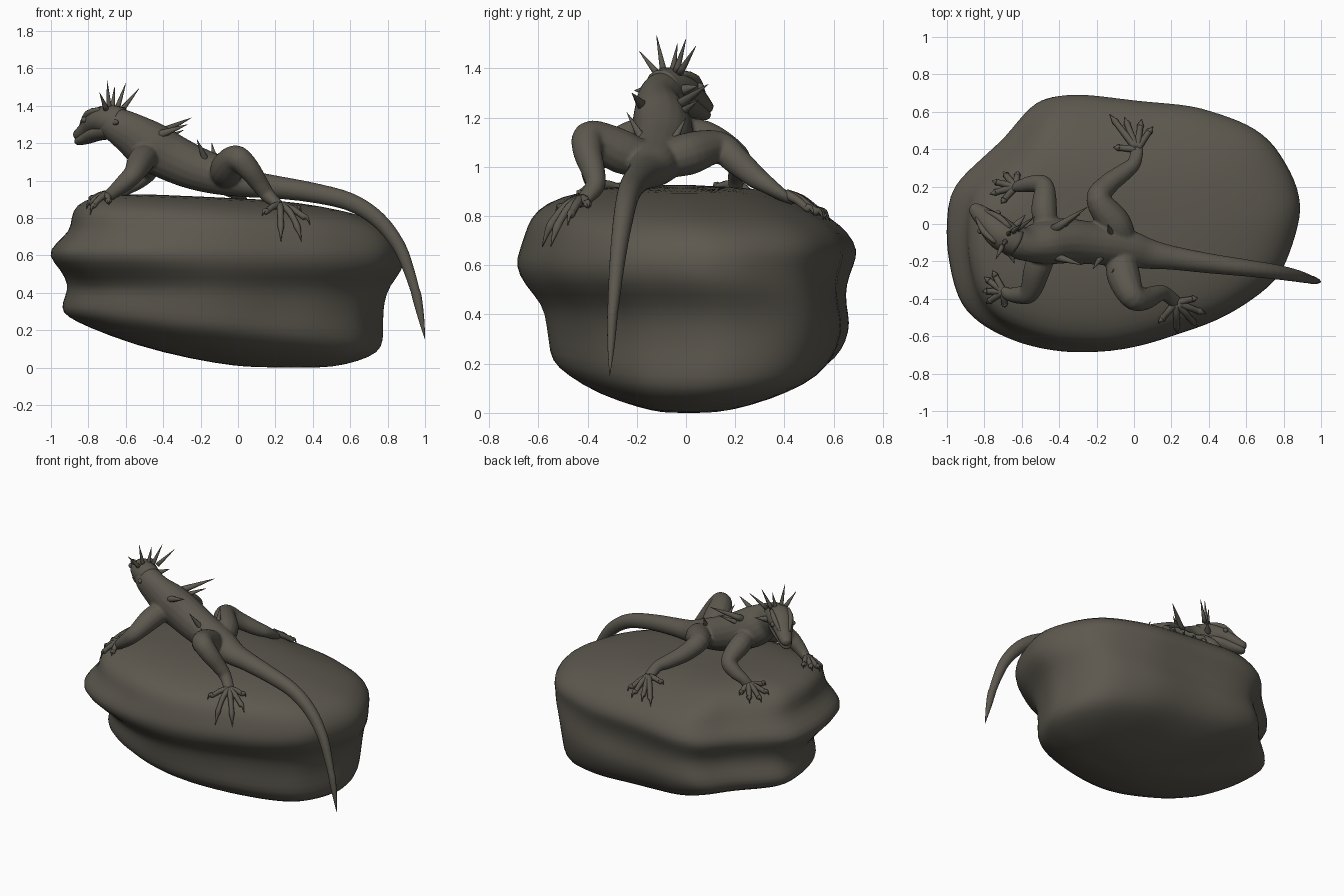
import bpy, bmesh, math
from mathutils import Vector, noise
from mathutils.bvhtree import BVHTree

stone = bpy.data.materials.new("dark brown grey")
stone.diffuse_color = (0.108, 0.098, 0.078, 1)


def skin(bm, rings):
    """Bridge equal-sized rings of points and close both ends."""
    vs = [[bm.verts.new(p) for p in r] for r in rings]
    n = len(vs[0])
    for a, b in zip(vs, vs[1:]):
        for i in range(n):
            j = (i + 1) % n
            bm.faces.new((a[i], a[j], b[j], b[i]))
    for end in (vs[0], vs[-1]):
        c = bm.verts.new(sum((v.co for v in end), Vector()) / n)
        for i in range(n):
            bm.faces.new((end[i], end[(i + 1) % n], c))


def spline(pts, steps):
    """Catmull-Rom interpolation of tuples of any length."""
    out = []
    for i in range(len(pts) - 1):
        p = [pts[max(0, min(len(pts) - 1, i + k))] for k in (-1, 0, 1, 2)]
        for s in range(steps):
            t = s / steps
            out.append([0.5 * (2 * b + (c - a) * t + (2 * a - 5 * b + 4 * c - d) * t * t
                               + (3 * b - a - 3 * c + d) * t ** 3) for a, b, c, d in zip(*p)])
    return out + [list(pts[-1])]


def tube(bm, stations, steps=4, sides=14):
    """Loft ellipses along a path of (x, y, z, r) or (x, y, z, r_side, r_up)."""
    st = spline([s if len(s) == 5 else (*s, s[3]) for s in stations], steps)
    pos = [Vector(s[:3]) for s in st]
    side, rings = None, []
    for i, s in enumerate(st):
        t = (pos[min(i + 1, len(st) - 1)] - pos[max(i - 1, 0)]).normalized()
        if side is None:
            side = t.cross(Vector((0, 0, 1)))
            if side.length < 0.05:
                side = Vector((1, 0, 0))
        side = (side - t * side.dot(t)).normalized()
        up = side.cross(t)
        rings.append([pos[i] + side * max(s[3], .001) * math.cos(a) + up * max(s[4], .001) * math.sin(a)
                      for a in (2 * math.pi * k / sides for k in range(sides))])
    skin(bm, rings)


def finish(bm, name):
    bmesh.ops.recalc_face_normals(bm, faces=bm.faces)
    me = bpy.data.meshes.new(name)
    bm.to_mesh(me)
    bm.free()
    me.materials.append(stone)
    me.polygons.foreach_set("use_smooth", [True] * len(me.polygons))
    ob = bpy.data.objects.new(name, me)
    bpy.context.collection.objects.link(ob)
    return ob


# Boulder: one plan outline refitted to a stack of tilted levels
outline = [(-1, -.1), (-.985, .17), (-.85, .32), (-.69, .47), (-.556, .625), (-.44, .68), (-.28, .69),
           (0, .66), (.3, .63), (.5, .57), (.68, .48), (.8, .33), (.87, .15), (.87, 0), (.8, -.2),
           (.7, -.33), (.5, -.47), (.25, -.57), (0, -.65), (-.25, -.68), (-.45, -.665), (-.64, -.615),
           (-.8, -.54), (-.92, -.42), (-.975, -.27)]
levels = [  # z, tilt, x0, x1, y0, y1
    (.005, -.03, .0, .35, -.1, .1), (.03, -.06, -.25, .5, -.2, .22), (.08, -.07, -.55, .64, -.37, .39),
    (.145, -.09, -.82, .73, -.49, .53), (.2, -.08, -.94, .755, -.56, .61), (.28, -.04, -.965, .745, -.57, .655),
    (.36, -.02, -.935, .75, -.58, .67), (.44, 0, -.915, .78, -.59, .65), (.52, 0, -.955, .865, -.67, .65),
    (.6, 0, -1.02, .885, -.7, .68), (.66, 0, -.985, .88, -.68, .7), (.73, 0, -.9, .835, -.655, .66),
    (.79, -.01, -.895, .75, -.635, .59), (.84, -.035, -.87, .64, -.58, .48),
    (.883, -.045, -.77, .45, -.44, .36), (.905, -.045, -.55, .2, -.25, .2)]
bm = bmesh.new()
rings = []
for z, tilt, x0, x1, y0, y1 in levels:
    ring = []
    for x, y in spline(outline + outline[:1], 2)[:-1]:
        p = Vector((x0 + (x + 1) / 1.87 * (x1 - x0), y0 + (y + .68) / 1.37 * (y1 - y0), 0))
        p.z = max(.0, z + tilt * p.x)
        # the lower slab is set back at one corner and swells at the opposite one
        low = min(1, max(0, (.58 - z) / .14))
        c = (p.x + p.y) * .707
        push = low * (.07 * min(1, max(0, (-c - .5) / .35)) + .055 * min(1, max(0, (c - .45) / .3)))
        p += Vector((.707, .707, 0)) * push
        k = 1 + .012 * noise.noise(p * 5)
        ring.append((p.x * k, p.y * k, p.z))
    rings.append(ring)
skin(bm, rings)
boulder = finish(bm, "boulder")
mod = boulder.modifiers.new("smooth", "SUBSURF")
mod.levels = mod.render_levels = 1
bpy.context.view_layer.update()
bvh = BVHTree.FromObject(boulder, bpy.context.evaluated_depsgraph_get())


def ground(x, y):
    hit = bvh.ray_cast(Vector((x, y, 3)), Vector((0, 0, -1)))[0]
    return hit.z if hit else .6


# Torso and long tail; the legs are added to the same mesh below
body = bmesh.new()
tube(body, [(-.72, -.05, 1.32, .065, .07), (-.65, -.09, 1.295, .085, .095), (-.57, -.11, 1.25, .09, .115),
            (-.48, -.1, 1.19, .115, .135), (-.37, -.09, 1.13, .12, .13), (-.25, -.1, 1.075, .115, .12),
            (-.13, -.115, 1.035, .108, .107), (-.02, -.135, 1.005, .1, .09), (.08, -.16, .98, .082, .072),
            (.2, -.18, .965, .065, .062), (.4, -.21, .935, .054, .054), (.6, -.235, .885, .046, .049),
            (.75, -.255, .79, .041, .044), (.86, -.275, .65, .034, .037), (.92, -.29, .5, .027, .03),
            (.955, -.3, .38, .021, .025), (.965, -.302, .33, .018, .02)], 4, 18)

# Tail tip
bm = bmesh.new()
tube(bm, [(.945, -.297, .42, .02, .024), (.957, -.3, .375, .021, .026), (.98, -.305, .26, .014, .016),
          (1, -.31, .15, .001, .001)], 4, 10)
finish(bm, "tail_tip")

# Head: skull, lower jaw, brow ridges and eyes
bm = bmesh.new()
tube(bm, [(-.63, -.1, 1.31, .075, .085), (-.70, -.06, 1.325, .085, .08), (-.755, -.01, 1.312, .076, .065),
          (-.80, .035, 1.28, .056, .046), (-.84, .07, 1.25, .042, .034), (-.862, .09, 1.24, .028, .026),
          (-.87, .097, 1.237, .006, .008)])
tube(bm, [(-.68, -.07, 1.275, .07, .055), (-.75, -.012, 1.254, .066, .042), (-.80, .032, 1.232, .05, .035),
          (-.84, .066, 1.214, .038, .025), (-.86, .085, 1.21, .022, .018), (-.866, .09, 1.21, .004, .004)])
for s in (-1, 1):
    q = Vector((.7, .7, 0)) * s
    a, b, c = (Vector(p) for p in ((-.70, -.06, 1.38), (-.765, 0, 1.358), (-.825, .057, 1.288)))
    tube(bm, [(*(a + q * .055), .012), (*(b + q * .055), .018), (*(c + q * .026), .008)], 3, 8)
    eye = bmesh.ops.create_uvsphere(bm, u_segments=12, v_segments=8, radius=.016)["verts"]
    bmesh.ops.translate(bm, verts=eye, vec=Vector((-.775, .01, 1.325)) + q * .068)
finish(bm, "head")

# Spines: crown fan, then cheek, shoulder and hip pairs
bm = bmesh.new()
spines = [((-.43, -.03, 1.25), (-.25, .09, 1.335), .026), ((-.43, -.17, 1.24), (-.27, -.22, 1.3), .026),
          ((-.40, -.02, 1.22), (-.29, .05, 1.27), .02),
          ((-.66, -.15, 1.31), (-.64, -.21, 1.31), .025), ((-.64, -.02, 1.31), (-.58, .05, 1.33), .025),
          ((-.17, -.17, 1.1), (-.22, -.24, 1.22), .022), ((-.12, -.06, 1.09), (-.14, .0, 1.2), .022),
          ((-.07, -.2, 1.06), (-.12, -.26, 1.15), .018)]
for x, y, z in [(-.74, -.19, 1.47), (-.70, -.12, 1.535), (-.66, -.035, 1.5), (-.60, .0, 1.52), (-.53, .04, 1.49)]:
    base = (-.68 + (x + .68) * .4, -.07 + (y + .07) * .4, 1.38)
    spines.append((base, (x, y, z), .016))
for base, tip, r in spines:
    m = Vector(base).lerp(Vector(tip), .5)
    tube(bm, [(*base, r), (*m, r * .55), (*tip, .001)], 2, 8)
finish(bm, "spines")


def limb(name, joints, palm, toes, drop):
    """Leg and palm into the body mesh, clawed toes resting on the boulder as a separate foot."""
    px, py = palm
    p = Vector((px, py, ground(px, py) + .022))
    d = (sum((Vector((*t, 0)) for t in toes), Vector()) / len(toes) - Vector((px, py, 0))) * .3
    tube(body, joints + [(*p, .036, .024), (px + d.x, py + d.y, ground(px + d.x, py + d.y) + .016, .03, .018)], 5)
    bm = bmesh.new()
    for tx, ty in toes:
        st = []
        for f, r, h in ((.05, .021, .014), (.4, .018, .028), (.7, .016, .018), (.8, .018, .018),
                        (.9, .009, .026), (1, .001, .0)):
            x, y = px + (tx - px) * f, py + (ty - py) * f
            st.append((x, y, max(ground(x, y), p.z - drop * f) + h, r))
        tube(bm, st, 3, 8)
    finish(bm, name)


# Legs and feet
limb("near_front_foot", [(-.44, -.08, 1.16, .05), (-.51, -.22, 1.115, .073), (-.555, -.36, 1.04, .056),
                         (-.61, -.38, .985, .048), (-.67, -.375, .935, .036)], (-.7, -.36),
     [(-.755, -.25), (-.8, -.285), (-.81, -.36), (-.79, -.425), (-.69, -.445)], .1)
limb("far_front_foot", [(-.46, -.07, 1.15, .05), (-.48, .07, 1.12, .07), (-.48, .2, 1.05, .053),
                        (-.54, .215, .995, .046), (-.6, .205, .955, .036)], (-.635, .2),
     [(-.62, .28), (-.7, .28), (-.76, .23), (-.77, .16), (-.71, .11)], .08)
limb("near_hind_foot", [(-.07, -.12, 1.01, .06), (-.06, -.26, 1.06, .09), (-.01, -.385, 1.12, .07),
                        (.055, -.4, 1.065, .061), (.12, -.375, .975, .048), (.16, -.37, .92, .04)], (.225, -.42),
     [(.13, -.53), (.23, -.585), (.34, -.55), (.385, -.48), (.34, -.395)], .19)
limb("far_hind_foot", [(-.04, -.12, 1.01, .06), (-.1, .0, 1.05, .087), (-.19, .13, 1.08, .067),
                       (-.14, .21, 1.02, .057), (-.05, .28, .96, .047), (-.0, .325, .93, .038)], (.015, .4),
     [(-.11, .41), (-.13, .585), (-.05, .57), (.04, .56), (.1, .52)], .1)

# Fuse torso, tail and legs into one smooth skin
ob = finish(body, "body_and_legs")
mod = ob.modifiers.new("fuse", "REMESH")
mod.mode = "VOXEL"
mod.voxel_size = .008
mod.use_smooth_shade = True
mod = ob.modifiers.new("soften", "SMOOTH")
mod.factor, mod.iterations = .5, 8
